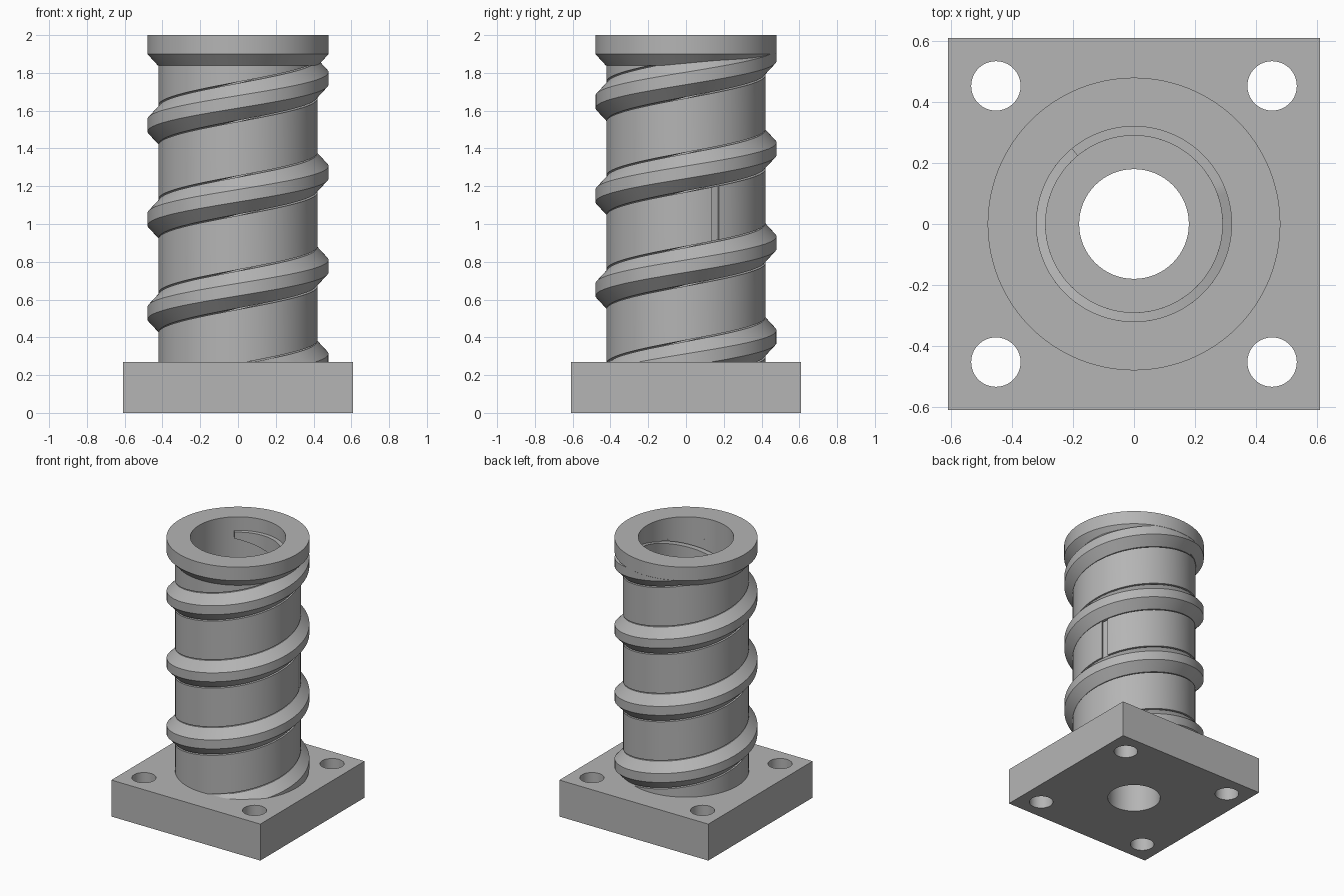
import bpy, bmesh, math

if "Cube" in bpy.data.objects:
    bpy.data.objects.remove(bpy.data.objects["Cube"])

PITCH = 0.497      # rise per turn
Z0 = 0.28          # ridge centre height at angle 0
BASE_TOP, COLLAR_Z = 0.27, 1.84

steel = bpy.data.materials.new("grey steel")
steel.diffuse_color = (0.46, 0.46, 0.46, 1)
steel.use_nodes = True
steel.node_tree.nodes["Principled BSDF"].inputs["Base Color"].default_value = steel.diffuse_color


def finish(name, bm):
    bmesh.ops.recalc_face_normals(bm, faces=bm.faces)
    me = bpy.data.meshes.new(name)
    bm.to_mesh(me)
    bm.free()
    ob = bpy.data.objects.new(name, me)
    bpy.context.collection.objects.link(ob)
    me.materials.append(steel)
    bpy.ops.object.select_all(action='DESELECT')
    ob.select_set(True)
    bpy.context.view_layer.objects.active = ob
    return ob


def smooth(ob):
    bpy.ops.object.shade_smooth_by_angle(angle=math.radians(25))
    return ob


def coil(name, profile, t0, t1, zmin, zmax):
    """Sweep an (r, dz) profile along a right-handed helix, measured in turns."""
    bm = bmesh.new()
    n = max(2, round((t1 - t0) * 120))
    rings = []
    for i in range(n + 1):
        t = t0 + (t1 - t0) * i / n
        a = 2 * math.pi * t
        rings.append([bm.verts.new((r * math.cos(a), r * math.sin(a),
                      min(max(Z0 + PITCH * t + dz, zmin), zmax)))
                      for r, dz in profile])
    k = len(profile)
    for p, q in zip(rings, rings[1:]):
        for j in range(k):
            bm.faces.new((p[j], p[(j + 1) % k], q[(j + 1) % k], q[j]))
    bm.faces.new(rings[0])
    bm.faces.new(rings[-1])
    return smooth(finish(name, bm))


def lathe(name, profile, n=128):
    """Closed ring from an (r, z) cross-section."""
    bm = bmesh.new()
    rings = [[bm.verts.new((r * math.cos(2 * math.pi * i / n),
              r * math.sin(2 * math.pi * i / n), z)) for r, z in profile]
             for i in range(n)]
    k = len(profile)
    for i in range(n):
        p, q = rings[i], rings[(i + 1) % n]
        for j in range(k):
            bm.faces.new((p[j], p[(j + 1) % k], q[(j + 1) % k], q[j]))
    return smooth(finish(name, bm))


# Square base plate
bm = bmesh.new()
bmesh.ops.create_cube(bm, size=1)
for v in bm.verts:
    v.co = (v.co.x * 1.22, v.co.y * 1.22, (v.co.z + 0.5) * BASE_TOP)
base = finish("base_plate", bm)

# Centre bore and four bolt holes
bm = bmesh.new()
holes = [(0, 0, 0.18)] + [(x, y, 0.081) for x in (-0.453, 0.453)
                          for y in (-0.453, 0.453)]
for x, y, r in holes:
    res = bmesh.ops.create_cone(bm, cap_ends=True, segments=64,
                                radius1=r, radius2=r, depth=1)
    bmesh.ops.translate(bm, verts=res["verts"], vec=(x, y, 0))
cutter = finish("hole_cutter", bm)
cutter.hide_render = True
bpy.ops.object.select_all(action='DESELECT')
base.select_set(True)
bpy.context.view_layer.objects.active = base
mod = base.modifiers.new("holes", 'BOOLEAN')
mod.operation, mod.solver, mod.object = 'DIFFERENCE', 'EXACT', cutter
bpy.ops.object.modifier_apply(modifier=mod.name)
bpy.data.objects.remove(cutter, do_unlink=True)
smooth(base)

# Sleeve wall: helical band between the ridge turns, with one shallow seam
mid, half = PITCH / 2, 0.143


def wall(name, r_out, t0, t1):
    coil(name, [(0.32, mid - half), (r_out, mid - half),
                (r_out, mid + half), (0.32, mid + half)],
         t0, t1, 0.25, COLLAR_Z + 0.005)


wall("lower_sleeve_wall", 0.422, -0.85, 1.052)
wall("sleeve_seam", 0.408, 1.052, 1.068)
wall("upper_sleeve_wall", 0.422, 1.068, 2.93)

# Helical ridge with sloped flanks
coil("helical_ridge",
     [(0.29, -0.098), (0.418, -0.098), (0.479, -0.033),
      (0.479, 0.033), (0.418, 0.098), (0.29, 0.098)],
     -0.26, 3.36, 0.25, COLLAR_Z + 0.06)

# Top collar with chamfered lower edge
lathe("top_collar", [(0.32, COLLAR_Z), (0.425, COLLAR_Z), (0.48, 1.9),
                     (0.48, 2.0), (0.32, 2.0)])
